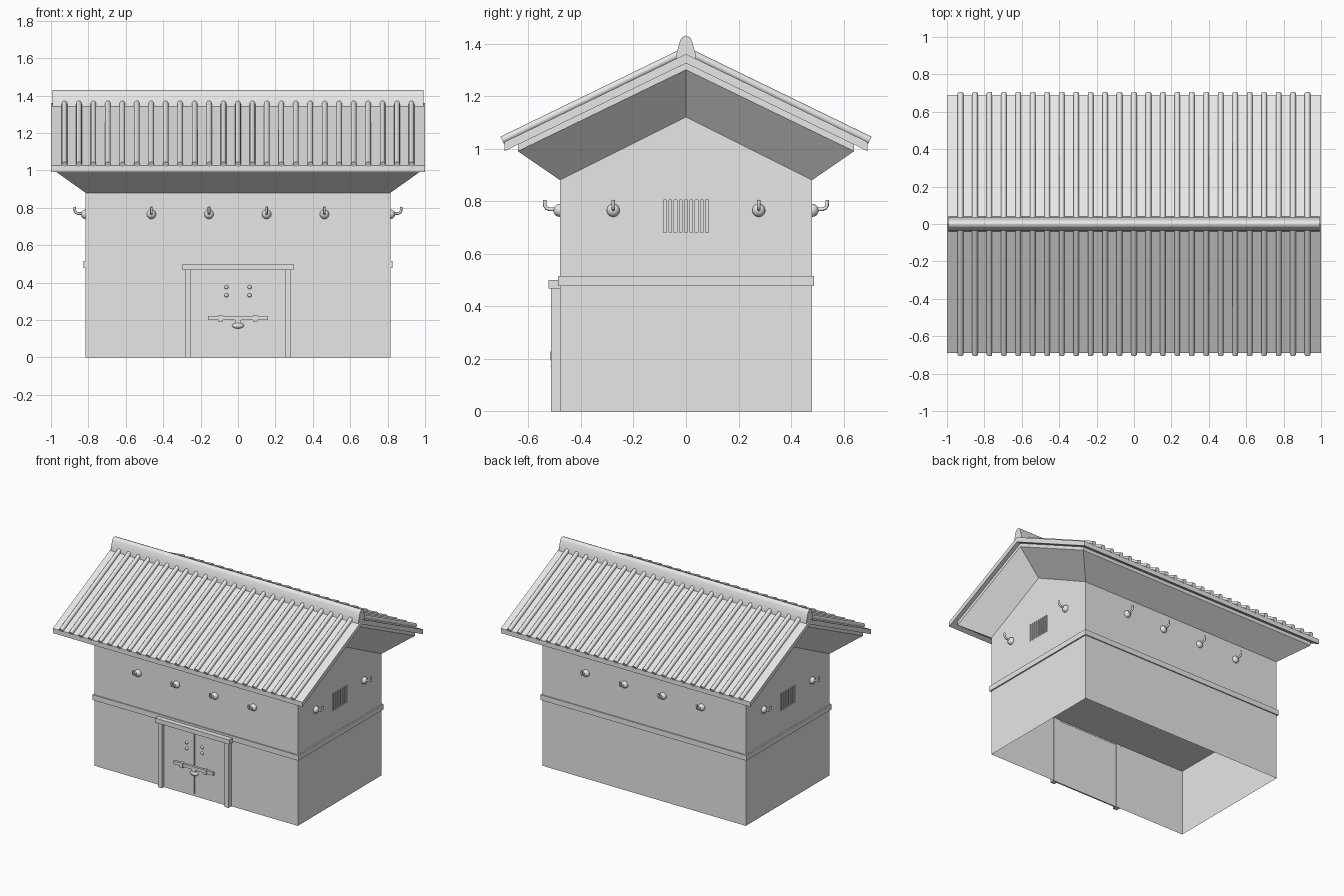
import bpy, bmesh
from math import radians, atan2, hypot
from mathutils import Matrix, Vector

cube = bpy.data.objects.get("Cube")
if cube:
    bpy.data.objects.remove(cube, do_unlink=True)

grey = bpy.data.materials.new("plain_grey")
grey.use_nodes = True
grey.diffuse_color = (0.8, 0.8, 0.8, 1)
grey.node_tree.nodes["Principled BSDF"].inputs["Base Color"].default_value = (0.8, 0.8, 0.8, 1)


def finish(name, bm, smooth=False):
    bmesh.ops.recalc_face_normals(bm, faces=bm.faces)
    mesh = bpy.data.meshes.new(name)
    bm.to_mesh(mesh)
    bm.free()
    mesh.materials.append(grey)
    obj = bpy.data.objects.new(name, mesh)
    bpy.context.collection.objects.link(obj)
    if smooth:
        select(obj)
        bpy.ops.object.shade_smooth_by_angle(angle=radians(40))
    return obj


def select(obj):
    bpy.ops.object.select_all(action='DESELECT')
    obj.select_set(True)
    bpy.context.view_layer.objects.active = obj


def add_box(bm, x0, x1, y0, y1, z0, z1):
    m = Matrix.Translation(((x0 + x1) / 2, (y0 + y1) / 2, (z0 + z1) / 2))
    bmesh.ops.create_cube(bm, size=1, matrix=m @ Matrix.Diagonal((x1 - x0, y1 - y0, z1 - z0, 1)))


def boxes(name, *sizes):
    bm = bmesh.new()
    for s in sizes:
        add_box(bm, *s)
    return finish(name, bm)


def prism(name, profile, half, smooth=False):
    """Extrude a y-z profile along x."""
    bm = bmesh.new()
    a, b = [[bm.verts.new((x, y, z)) for y, z in profile] for x in (-half, half)]
    n = len(profile)
    for i in range(n):
        j = (i + 1) % n
        bm.faces.new((a[i], a[j], b[j], b[i]))
    bm.faces.new(a)
    bm.faces.new(b)
    return finish(name, bm, smooth)


WX, WY = 0.815, 0.48      # wall half sizes
SLOPE = 0.31 / 0.64       # roof pitch

# Lower walls: open below, with a doorway in the front
bm = bmesh.new()
path = [(-0.283, -WY), (-WX, -WY), (-WX, WY), (WX, WY), (WX, -WY), (0.283, -WY)]
low = [bm.verts.new((x, y, 0)) for x, y in path]
high = [bm.verts.new((x, y, 0.485)) for x, y in path]
for i in range(5):
    bm.faces.new((low[i], low[i + 1], high[i + 1], high[i]))
finish("lower_walls", bm)

boxes("belt_course", (-0.825, 0.825, -0.488, 0.488, 0.477, 0.515))

# Upper walls flaring out into the eaves
bm = bmesh.new()
rings = []
for x, y, eave, apex in ((WX, WY, 0.5, 0.5), (WX, WY, 0.88, 1.12),
                         (0.97, 0.64, 0.99, 1.30), (0.97, 0.64, 1.015, 1.325)):
    rings.append([bm.verts.new(p) for p in ((-x, -y, eave), (x, -y, eave), (x, 0, apex),
                                            (x, y, eave), (-x, y, eave), (-x, 0, apex))])
for a, b in zip(rings, rings[1:]):
    for i in range(6):
        j = (i + 1) % 6
        bm.faces.new((a[i], a[j], b[j], b[i]))
bm.faces.new(rings[0])
t = rings[-1]
bm.faces.new((t[0], t[1], t[2], t[5]))
bm.faces.new((t[5], t[2], t[3], t[4]))
upper = finish("upper_walls_and_eaves", bm)

# Gable window openings
cutter = boxes("window_cutter", *[(s * WX - 0.03, s * WX + 0.03, -0.085, 0.085, 0.68, 0.805)
                                  for s in (-1, 1)])
cutter.hide_render = True
cut = upper.modifiers.new("windows", 'BOOLEAN')
cut.operation = 'DIFFERENCE'
cut.solver = 'EXACT'
cut.object = cutter
select(upper)
bpy.ops.object.modifier_apply(modifier=cut.name)
bpy.data.objects.remove(cutter, do_unlink=True)

# Vertical window slats
boxes("window_slats", *[(s * 0.808 - 0.007, s * 0.808 + 0.007, y - 0.005, y + 0.005, 0.68, 0.805)
                        for s in (-1, 1) for y in [(i - 3.5) * 0.02 for i in range(8)]])

# Roof slab and rounded ridge cap
drop = SLOPE * 0.69
prism("roof_slab", [(-0.69, 1.325 - drop), (0, 1.325), (0.69, 1.325 - drop),
                    (0.69, 1.36 - drop), (0, 1.36), (-0.69, 1.36 - drop)], 1.0)
side = [(0.04, 1.33), (0.037, 1.36), (0.022, 1.412), (0.014, 1.425)]
prism("ridge_cap", side + [(0, 1.43)] + [(-y, z) for y, z in reversed(side)], 0.992, True)

# Round tile rows on both slopes
bm = bmesh.new()
for s in (-1, 1):
    start = Vector((0, s * 0.004, 1.37))
    end = Vector((0, s * 0.70, 1.371 - SLOPE * 0.70))
    d = end - start
    turn = d.to_track_quat('Z', 'X').to_matrix().to_4x4()
    for i in range(25):
        m = Matrix.Translation((start + end) / 2 + Vector(((i - 12) * 0.0773, 0, 0))) @ turn
        bmesh.ops.create_cone(bm, cap_ends=True, segments=12, radius1=0.015, radius2=0.015,
                              depth=d.length, matrix=m)
finish("roof_tile_rows", bm, True)

# Wall hooks: domes with upturned arms
spots = [((x, s * WY, 0.765), (0, s)) for s in (-1, 1) for x in (-0.463, -0.155, 0.153, 0.462)]
spots += [((s * WX, y, 0.765), (s, 0)) for s in (-1, 1) for y in (-0.277, 0.277)]
bm = bmesh.new()
curve = bpy.data.curves.new("hook_arms", 'CURVE')
curve.dimensions = '3D'
curve.bevel_depth = 0.007
curve.bevel_resolution = 2
curve.use_fill_caps = True
for (x, y, z), (dx, dy) in spots:
    bmesh.ops.create_uvsphere(bm, u_segments=16, v_segments=10, radius=0.025,
                              matrix=Matrix.Translation((x, y, z)))
    arm = [(0.01, 0.004), (0.04, 0.004), (0.051, 0.008), (0.057, 0.018), (0.058, 0.04)]
    spline = curve.splines.new('POLY')
    spline.points.add(len(arm) - 1)
    for p, (out, up) in zip(spline.points, arm):
        p.co = (x + dx * out, y + dy * out, z + up, 1)
finish("hook_domes", bm, True)
arms = bpy.data.objects.new("hook_arms", curve)
bpy.context.collection.objects.link(arms)
curve.materials.append(grey)
select(arms)
bpy.ops.object.convert(target='MESH')

# Door frame, leaves and backing
boxes("door_posts", (-0.283, -0.25, -0.513, -0.478, 0, 0.47), (0.25, 0.283, -0.513, -0.478, 0, 0.47))
boxes("door_lintel", (-0.297, 0.297, -0.524, -0.478, 0.468, 0.5))
boxes("door_backing", (-0.25, 0.25, -0.49, -0.48, 0, 0.47))
boxes("door_leaves", *[(min(s * 0.003, s * 0.238), max(s * 0.003, s * 0.238), -0.497, -0.488, 0.02, 0.468)
                       for s in (-1, 1)])

# Door bolt with brackets
boxes("door_bolt", (-0.16, 0.16, -0.512, -0.495, 0.2, 0.222),
      *[(x - 0.012, x + 0.012, -0.518, -0.495, 0.193, 0.227) for x in (-0.093, 0.093)])

# Hanging lock and round studs
bm = bmesh.new()
bmesh.ops.create_uvsphere(bm, u_segments=16, v_segments=8, radius=1,
                          matrix=Matrix.Translation((0, -0.5, 0.17)) @ Matrix.Diagonal((0.032, 0.015, 0.016, 1)))
add_box(bm, -0.016, 0.016, -0.508, -0.495, 0.18, 0.202)
finish("door_lock", bm, True)
bm = bmesh.new()
for x in (-0.062, 0.062):
    for z in (0.332, 0.375):
        bmesh.ops.create_uvsphere(bm, u_segments=12, v_segments=8, radius=0.011,
                                  matrix=Matrix.Translation((x, -0.497, z)))
finish("door_studs", bm, True)
